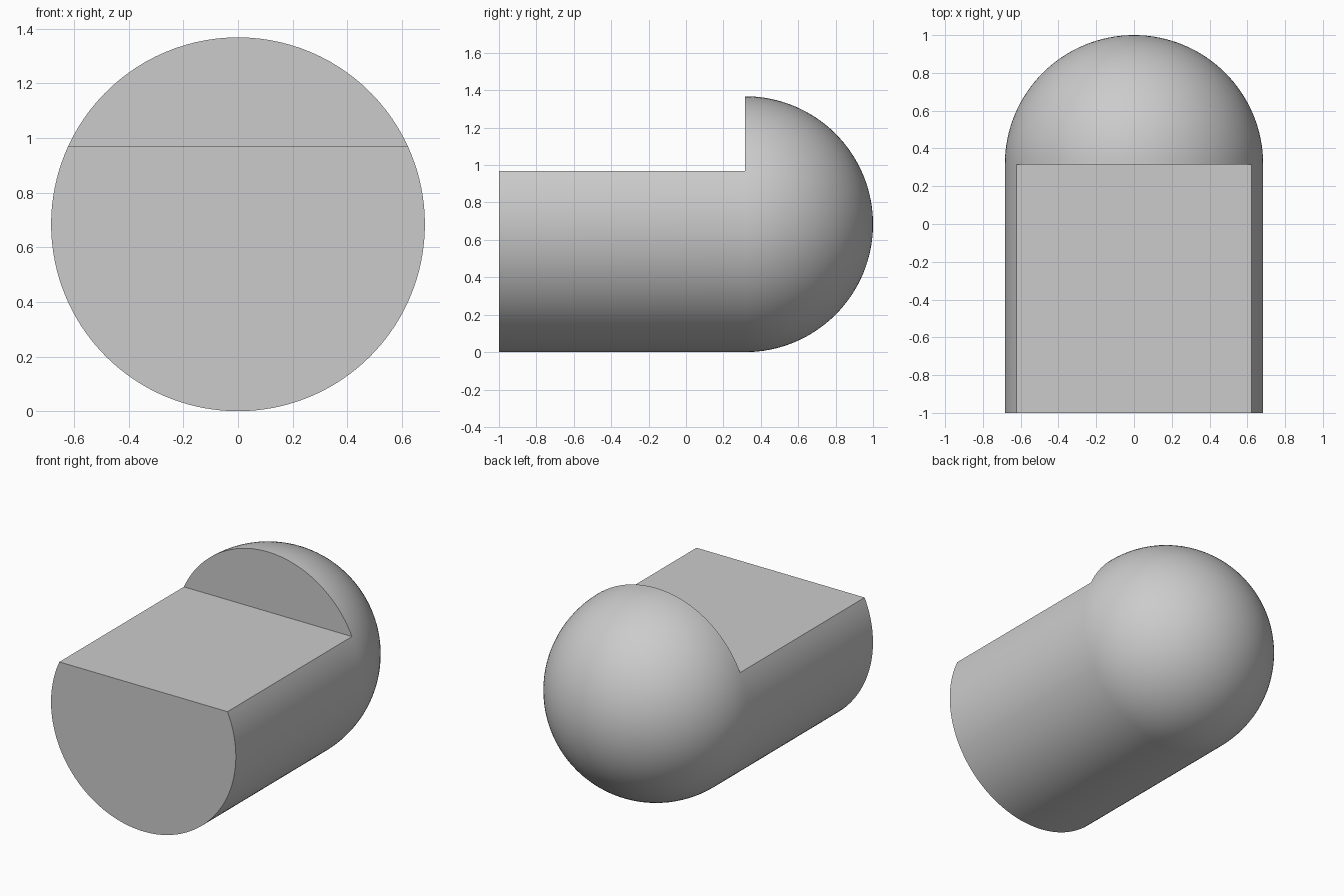
import bpy
import bmesh
from math import asin, cos, sin, pi, radians

cube = bpy.data.objects.get("Cube")
if cube:
    bpy.data.objects.remove(cube, do_unlink=True)

RADIUS = 0.684
FRONT, JOIN = -1.0, 0.316
FLAT_Z = 0.968
LOWER, UPPER, RINGS = 88, 40, 32

# Angles round the axis: the lower arc up to the flat, then the arc above it
corner = asin((FLAT_Z - RADIUS) / RADIUS)
lower_span = pi + 2 * corner
upper_span = 2 * pi - lower_span
start = pi - corner
angles = [start + lower_span * i / LOWER for i in range(LOWER + 1)]
angles += [start + lower_span + upper_span * i / UPPER for i in range(1, UPPER)]

bm = bmesh.new()


def ring(y, radius, angle_list):
    return [bm.verts.new((radius * cos(a), y, RADIUS + radius * sin(a)))
            for a in angle_list]


# Round dome at the back
rings = []
for i in range(RINGS):
    t = pi / 2 * i / RINGS
    rings.append(ring(JOIN + RADIUS * sin(t), RADIUS * cos(t), angles))
tip = bm.verts.new((0, JOIN + RADIUS, RADIUS))
count = len(angles)
for a, b in zip(rings, rings[1:]):
    for i in range(count):
        j = (i + 1) % count
        bm.faces.new((a[i], a[j], b[j], b[i]))
for i in range(count):
    bm.faces.new((rings[-1][i], rings[-1][(i + 1) % count], tip))

# Cut-down cylinder with its flat top, front end and upright step
join = rings[0]
front = ring(FRONT, RADIUS, angles[:LOWER + 1])
for i in range(LOWER):
    bm.faces.new((front[i], front[i + 1], join[i + 1], join[i]))
bm.faces.new((front[0], join[0], join[LOWER], front[LOWER]))
bm.faces.new(front)
bm.faces.new(join[LOWER:] + [join[0]])
bmesh.ops.recalc_face_normals(bm, faces=bm.faces)

mesh = bpy.data.meshes.new("domed_half_cylinder")
bm.to_mesh(mesh)
bm.free()
body = bpy.data.objects.new("domed_half_cylinder", mesh)
bpy.context.collection.objects.link(body)

# Plain grey
grey = bpy.data.materials.new("light_grey")
grey.use_nodes = True
colour = (0.6, 0.6, 0.6, 1)
grey.diffuse_color = colour
grey.node_tree.nodes["Principled BSDF"].inputs["Base Color"].default_value = colour
mesh.materials.append(grey)

bpy.ops.object.select_all(action="DESELECT")
body.select_set(True)
bpy.context.view_layer.objects.active = body
bpy.ops.object.shade_smooth_by_angle(angle=radians(30))
